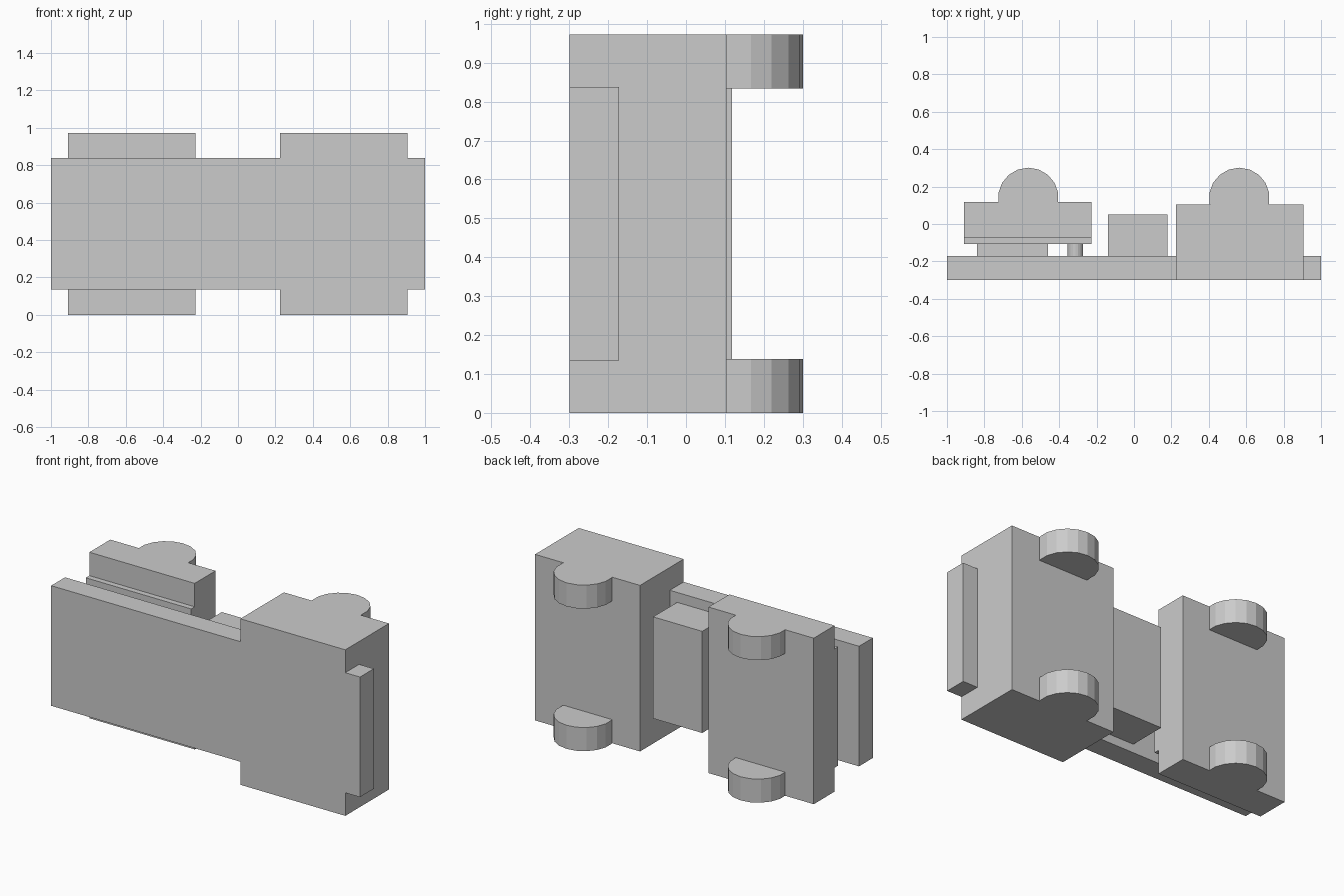
import bpy, bmesh
from mathutils import Matrix

if "Cube" in bpy.data.objects:
    bpy.data.objects.remove(bpy.data.objects["Cube"])


def finish(name, bm):
    mesh = bpy.data.meshes.new(name)
    bm.to_mesh(mesh)
    bm.free()
    obj = bpy.data.objects.new(name, mesh)
    bpy.context.collection.objects.link(obj)
    return obj


def box(name, x, y, z):
    lo, hi = zip(x, y, z)
    size = [b - a for a, b in zip(lo, hi)]
    mid = [(a + b) / 2 for a, b in zip(lo, hi)]
    bm = bmesh.new()
    bmesh.ops.create_cube(bm, size=1, matrix=Matrix.Translation(mid) @ Matrix.Diagonal((*size, 1)))
    return finish(name, bm)


def cylinder(name, centre, radius, depth, sides, along_y=False):
    m = Matrix.Translation(centre)
    if along_y:
        m = m @ Matrix.Rotation(1.5707963, 4, 'X')
    bm = bmesh.new()
    bmesh.ops.create_cone(bm, cap_ends=True, segments=sides, radius1=radius,
                          radius2=radius, depth=depth, matrix=m)
    return finish(name, bm)


# Flat chassis plate and the fixed axle block
box("chassis_plate", (-1, 1), (-0.3, -0.172), (0.135, 0.838))
box("fixed_axle_block", (0.225, 0.905), (-0.3, 0.104), (0, 0.972))

# Swivelling axle block with its thinner backing plate
box("swivel_axle_block", (-0.91, -0.228), (-0.075, 0.118), (0, 0.972))
box("swivel_backing_plate", (-0.91, -0.228), (-0.108, -0.075), (0.14, 0.835))

# Spacer and pin between chassis and swivel block
box("swivel_spacer", (-0.84, -0.46), (-0.172, -0.108), (0.295, 0.675))
cylinder("swivel_pin", (-0.313, -0.14, 0.486), 0.042, 0.064, 18, along_y=True)

# Central box
box("centre_box", (-0.14, 0.178), (-0.172, 0.05), (0.185, 0.78))

# Four wheels set into the blocks
for end, x in (("left", -0.565), ("right", 0.563)):
    for side, z in (("lower", 0.069), ("upper", 0.903)):
        cylinder(f"wheel_{end}_{side}", (x, 0.139, z), 0.162, 0.138, 18)
